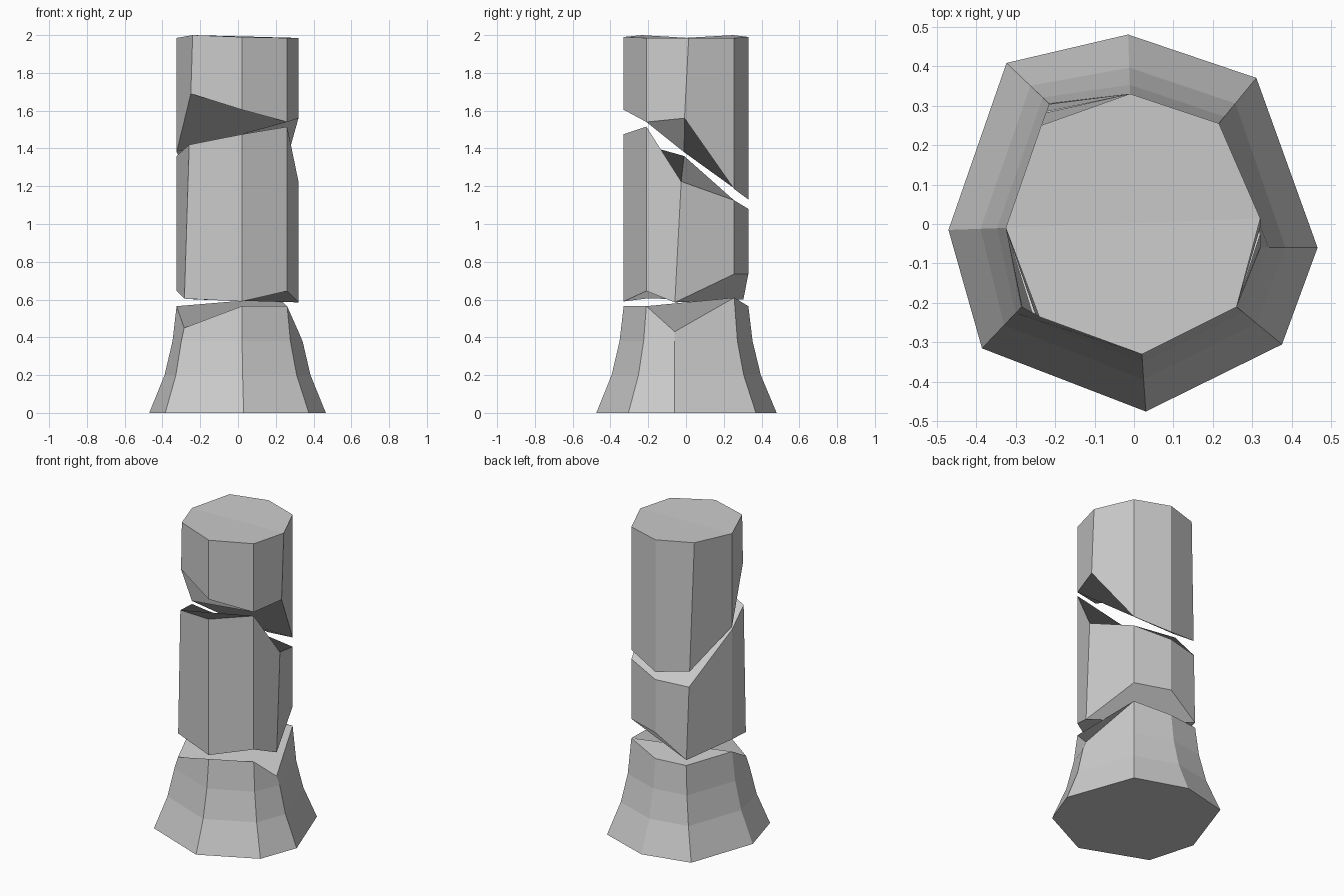
import bpy, bmesh
from mathutils import Vector

if "Cube" in bpy.data.objects:
    bpy.data.objects.remove(bpy.data.objects["Cube"])

# Irregular octagons, counter-clockwise from the right: foot, shaft bottom, shaft top
FOOT = [(.465, -.06), (.31, .37), (-.015, .48), (-.323, .408),
        (-.47, -.015), (-.385, -.315), (.03, -.475), (.375, -.305)]
LOW = [(.32, -.06), (.215, .255), (-.01, .33), (-.215, .305),
       (-.325, -.01), (-.285, -.21), (.02, -.33), (.26, -.21)]
TOP = [(.32, .015), (.215, .255), (-.01, .33), (-.235, .25),
       (-.325, -.01), (-.24, -.235), (.02, -.33), (.26, -.21)]


def shaft_ring(heights):
    """Points on the slightly twisting shaft, one height per corner."""
    ring = []
    for a, b, z in zip(LOW, TOP, heights):
        t = max(0, (z - .565) / 1.435)
        p = Vector(a).lerp(Vector(b), t)
        ring.append((p.x, p.y, z))
    return ring


def flare_ring(t, z):
    """Level ring between the foot outline (t=0) and the shaft (t=1)."""
    return [(*Vector(a).lerp(Vector(b), t), z) for a, b in zip(FOOT, LOW)]


def cap(bm, ring, ridge, flip):
    """Close a ring with two faces meeting on a ridge between two corners."""
    i, j = ridge
    for part in (ring[i:j + 1], ring[j:] + ring[:i + 1]):
        bm.faces.new(part[::-1] if flip else part)


def chunk(name, rings, low_ridge, high_ridge):
    bm = bmesh.new()
    rows = [[bm.verts.new(p) for p in ring] for ring in rings]
    for r0, r1 in zip(rows, rows[1:]):
        for k in range(8):
            n = (k + 1) % 8
            bm.faces.new((r0[k], r0[n], r1[n], r1[k]))
    cap(bm, rows[0], low_ridge, True)
    cap(bm, rows[-1], high_ridge, False)
    bmesh.ops.recalc_face_normals(bm, faces=bm.faces)
    mesh = bpy.data.meshes.new(name)
    bm.to_mesh(mesh)
    bm.free()
    bpy.context.collection.objects.link(bpy.data.objects.new(name, mesh))


# Flared base with a cracked upper surface
chunk("column_base",
      [flare_ring(0, 0), flare_ring(.56, .2), flare_ring(.85, .38),
       shaft_ring([.43, .61, .565, .565, .565, .45, .565, .565])],
      (0, 4), (1, 4))

# Broken middle drum
chunk("column_middle",
      [shaft_ring([.585, .735, .735, .6, .645, .605, .59, .645]),
       shaft_ring([1.225, 1.125, 1.08, 1.07, 1.36, 1.42, 1.475, 1.515])],
      (0, 3), (0, 4))

# Broken top drum
chunk("column_top",
      [shaft_ring([1.56, 1.185, 1.13, 1.17, 1.38, 1.69, 1.605, 1.54]),
       shaft_ring([1.985, 1.985, 1.99, 2.0, 1.985, 2.0, 1.99, 1.985])],
      (0, 4), (0, 4))
